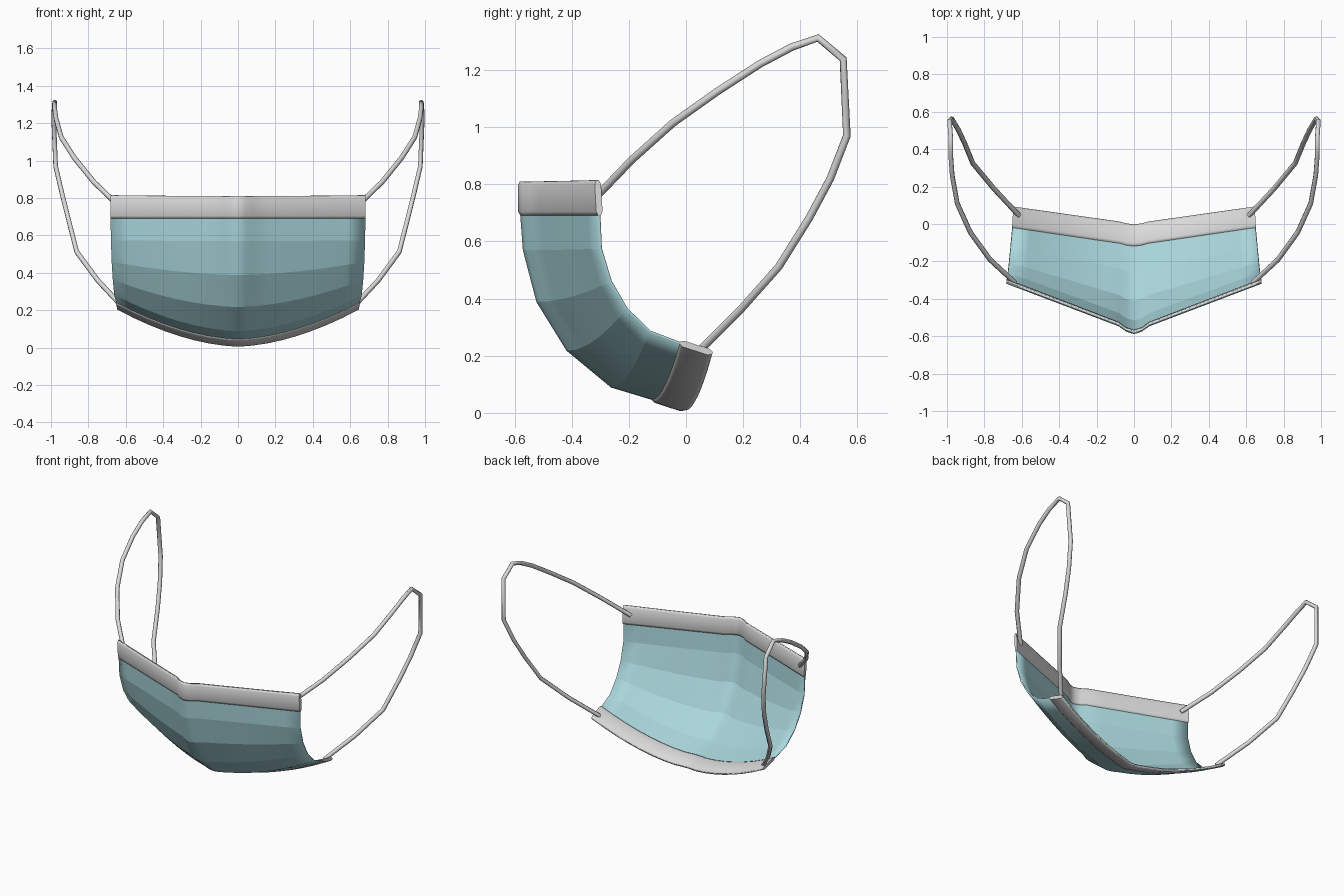
import bpy, bmesh, math
from mathutils import Vector

if "Cube" in bpy.data.objects:
    bpy.data.objects.remove(bpy.data.objects["Cube"])


def material(name, rgb):
    m = bpy.data.materials.new(name)
    m.diffuse_color = (*rgb, 1)
    m.use_nodes = True
    m.node_tree.nodes["Principled BSDF"].inputs["Base Color"].default_value = m.diffuse_color
    return m


TEAL = material("teal_fabric", (0.40, 0.68, 0.72))
WHITE = material("white_trim", (0.70, 0.70, 0.70))

# Fold profile (y, z) on the centre line, and (x, y, z) at the side edge
CENTRE = [(-.578, .81), (-.576, .69), (-.567, .57), (-.52, .39), (-.415, .22),
          (-.26, .092), (-.12, .05), (-.003, .012)]
SIDE = [(.68, -.31, .815), (.68, -.303, .69), (.678, -.298, .575), (.674, -.263, .46),
        (.668, -.208, .365), (.66, -.127, .285), (.65, -.022, .245), (.643, .092, .208)]
COLS = [0, .06, .12, .24, .36, .48, .6, .73, .86, 1]
COLS = [-c for c in COLS[:0:-1]] + COLS


def surface(row, u):
    """Point on the mask: straight fold in plan, curved lift toward the sides."""
    (cy, cz), (sx, sy, sz) = CENTRE[row], SIDE[row]
    a = abs(u)
    fy = 0.0 if a == 0 else a * 0.96 + 0.04
    if 0 < a < .1:
        fy = a * .8
    return Vector((sx * u, cy + (sy - cy) * fy, cz + (sz - cz) * a ** 1.75))


def finish(name, bm, mat):
    bmesh.ops.recalc_face_normals(bm, faces=bm.faces)
    me = bpy.data.meshes.new(name)
    bm.to_mesh(me)
    bm.free()
    me.materials.append(mat)
    ob = bpy.data.objects.new(name, me)
    bpy.context.collection.objects.link(ob)
    return ob


# Fabric panel: smooth across the width, crisp along each pleat line
bm = bmesh.new()
grid = [[bm.verts.new(surface(r, u)) for u in COLS] for r in range(len(CENTRE))]
for r in range(len(grid) - 1):
    for c in range(len(COLS) - 1):
        f = bm.faces.new((grid[r][c], grid[r + 1][c], grid[r + 1][c + 1], grid[r][c + 1]))
        f.smooth = True
for row in grid:
    for a, b in zip(row, row[1:]):
        bm.edges.get((a, b)).smooth = False
panel = finish("fabric_panel", bm, TEAL)
sol = panel.modifiers.new("thickness", "SOLIDIFY")
sol.thickness = 0.008
sol.offset = 0


# Padded edge bands wrapped around the top and bottom of the panel
SECTION = [(0, .004), (.12, .011), (.88, .011), (1, .004),
           (1, -.004), (.88, -.011), (.12, -.011), (0, -.004)]


def band(name, r0, r1):
    bm = bmesh.new()
    rings = []
    for u in COLS:
        a, b = surface(r0, u * 1.003), surface(r1, u * 1.003)
        d = b - a
        n = Vector((0, -d.z, d.y)).normalized()
        rings.append([bm.verts.new(a + d * t + n * o) for t, o in SECTION])
    k = len(SECTION)
    for p, q in zip(rings, rings[1:]):
        for i in range(k):
            j = (i + 1) % k
            bm.faces.new((p[i], p[j], q[j], q[i])).smooth = True
    for ring in (rings[0], rings[-1]):
        f = bm.faces.new(ring)
        for e in f.edges:
            e.smooth = False
    return finish(name, bm, WHITE)


band("top_band", 0, 1)
band("bottom_band", 6, 7)

# Ear loops: one thin faceted cord on each side
LOOP = [(.635, -.315, .755), (.77, -.19, .885), (.875, -.045, 1.015), (.945, .11, 1.125),
        (.972, .26, 1.222), (.98, .37, 1.28), (.98, .462, 1.312), (.986, .55, 1.238),
        (.975, .563, .97), (.94, .505, .82), (.905, .43, .68), (.862, .325, .512),
        (.75, .19, .36), (.615, .045, .215)]
for side, label in ((1, "right"), (-1, "left")):
    cu = bpy.data.curves.new("ear_loop_" + label, "CURVE")
    cu.dimensions = "3D"
    cu.bevel_depth = 0.0135
    cu.bevel_resolution = 1
    cu.use_fill_caps = True
    sp = cu.splines.new("POLY")
    sp.points.add(len(LOOP) - 1)
    for p, (x, y, z) in zip(sp.points, LOOP):
        p.co = (side * x, y, z, 1)
    sp.use_smooth = True
    cu.materials.append(WHITE)
    ob = bpy.data.objects.new("ear_loop_" + label, cu)
    bpy.context.collection.objects.link(ob)
    bpy.ops.object.select_all(action="DESELECT")
    ob.select_set(True)
    bpy.context.view_layer.objects.active = ob
    bpy.ops.object.convert(target="MESH")
